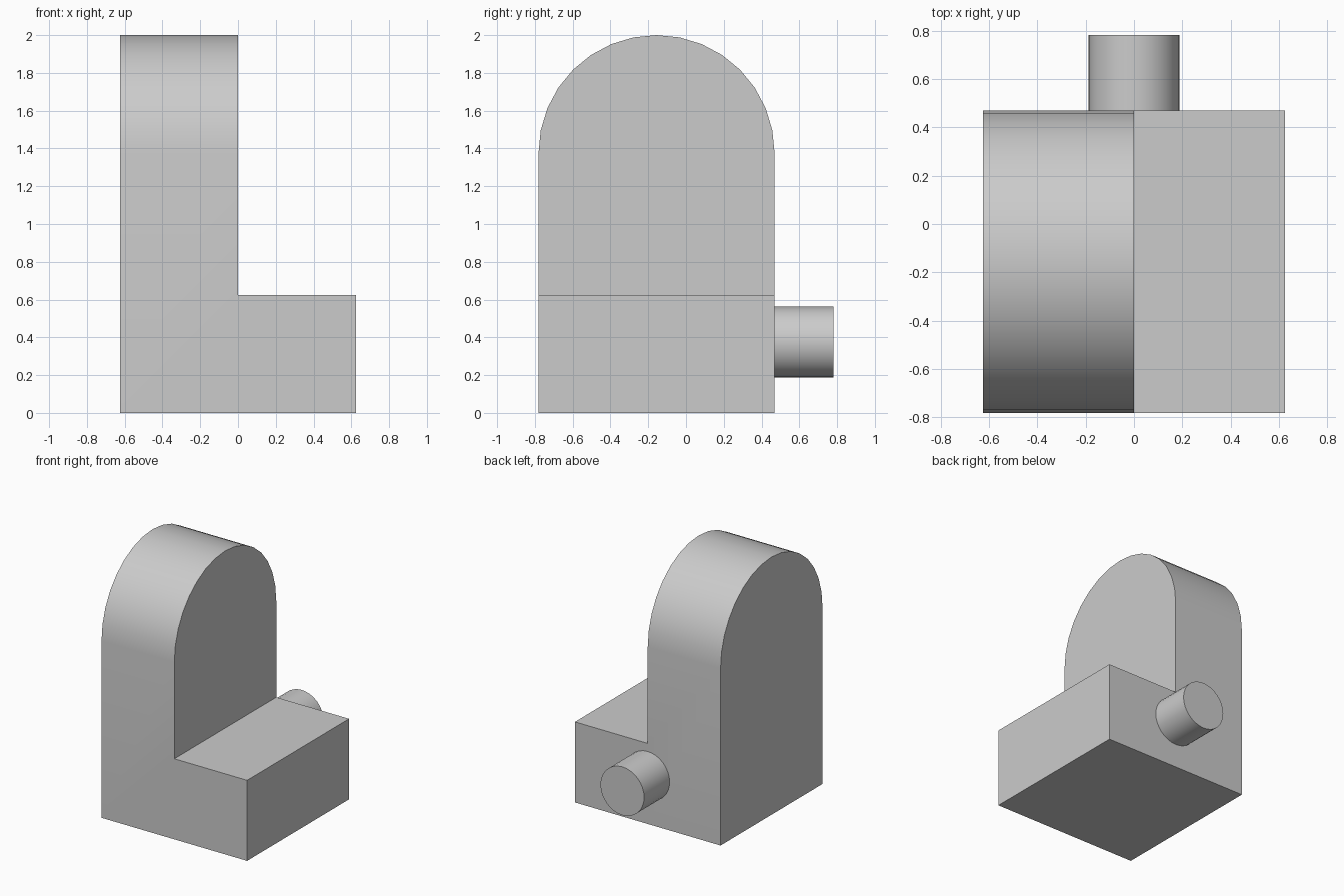
import bpy, bmesh, math
from mathutils import Vector

if "Cube" in bpy.data.objects:
    bpy.data.objects.remove(bpy.data.objects["Cube"], do_unlink=True)

R = 0.625                 # half width, arch radius and foot height
MID_Y = -0.156            # centre line of the body
SPRING = 2 - R            # height where the arch begins

grey = bpy.data.materials.new("light_grey")
grey.use_nodes = True
colour = (0.6, 0.6, 0.6, 1)
grey.diffuse_color = colour
grey.node_tree.nodes["Principled BSDF"].inputs["Base Color"].default_value = colour


def finish(name, bm):
    """Turn a bmesh into a grey object with smooth curves and sharp corners."""
    bmesh.ops.recalc_face_normals(bm, faces=bm.faces[:])
    mesh = bpy.data.meshes.new(name)
    bm.to_mesh(mesh)
    bm.free()
    mesh.materials.append(grey)
    obj = bpy.data.objects.new(name, mesh)
    bpy.context.collection.objects.link(obj)
    bpy.ops.object.select_all(action='DESELECT')
    obj.select_set(True)
    bpy.context.view_layer.objects.active = obj
    bpy.ops.object.shade_smooth_by_angle(angle=math.radians(30))
    return obj


def extrude(bm, faces, offset):
    """Extrude faces and move the new end along the offset."""
    new = bmesh.ops.extrude_face_region(bm, geom=faces)["geom"]
    verts = [g for g in new if isinstance(g, bmesh.types.BMVert)]
    bmesh.ops.translate(bm, verts=verts, vec=offset)
    return [g for g in new if isinstance(g, bmesh.types.BMFace)]


# Body: arched upright, with its lower inner side pulled out into a foot
bm = bmesh.new()
arc = [math.pi * i / 16 for i in range(17)]
outline = [(MID_Y + R * math.cos(a), SPRING + R * math.sin(a)) for a in arc]
outline += [(MID_Y - R, 0), (MID_Y + R, 0)]
bm.faces.new([bm.verts.new((-R, y, z)) for y, z in outline])
bmesh.ops.bisect_plane(bm, geom=bm.verts[:] + bm.edges[:] + bm.faces[:],
                       plane_co=(0, 0, R), plane_no=(0, 0, 1))
inner = extrude(bm, bm.faces[:], Vector((R, 0, 0)))
lower = [f for f in inner if f.calc_center_median().z < R]
extrude(bm, lower, Vector((R, 0, 0)))
bmesh.ops.recalc_face_normals(bm, faces=bm.faces[:])
bmesh.ops.dissolve_limit(bm, angle_limit=math.radians(1),
                         verts=bm.verts[:], edges=bm.edges[:])
finish("arched_body", bm)

# Round peg on the back
bm = bmesh.new()
bmesh.ops.create_cone(bm, cap_ends=True, segments=32,
                      radius1=0.1875, radius2=0.1875, depth=0.3125)
peg = finish("back_peg", bm)
peg.rotation_euler.x = math.radians(90)
peg.location = (0, MID_Y + R + 0.156, 0.375)
